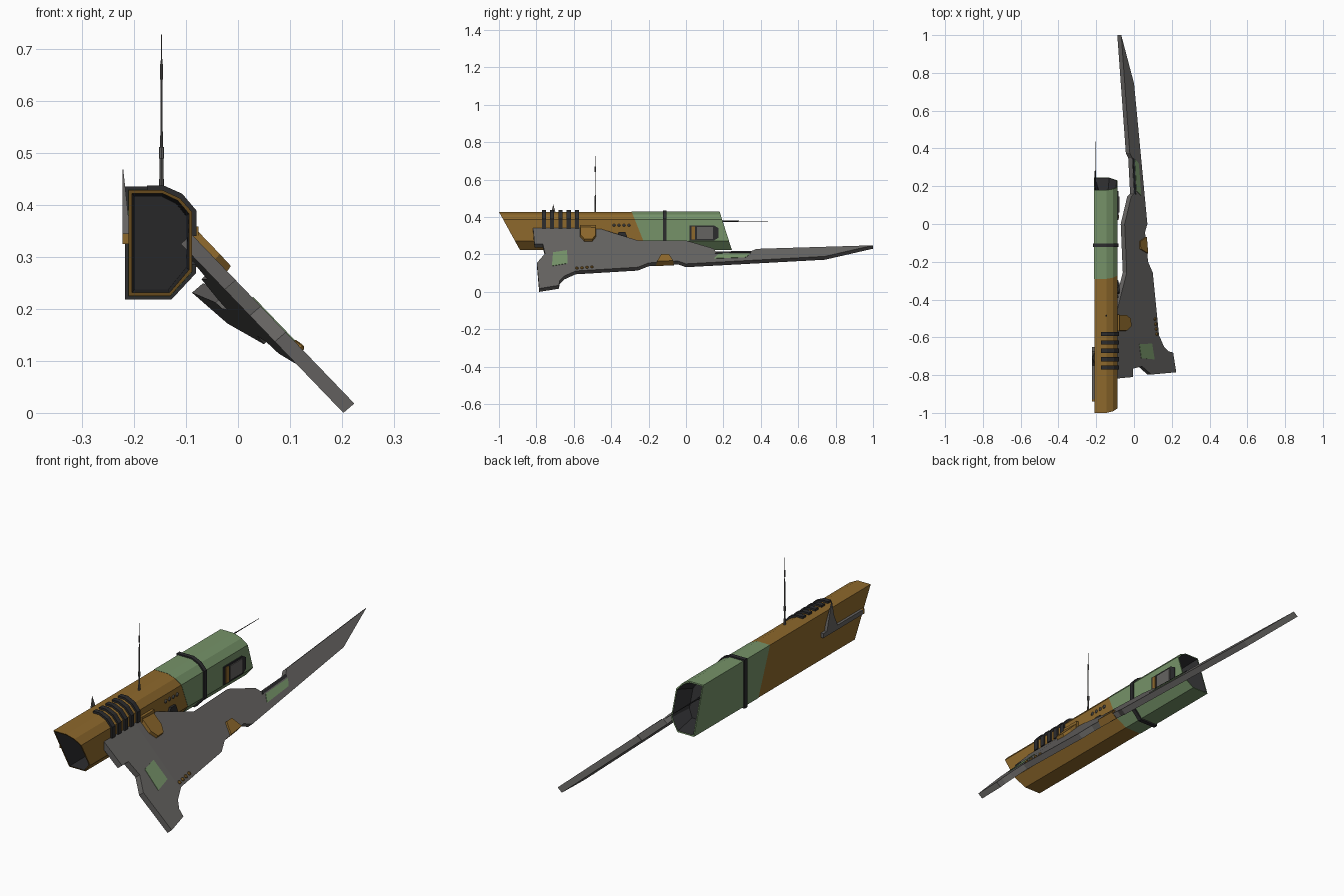
import bpy, bmesh, math
from mathutils import Vector

if "Cube" in bpy.data.objects:
    bpy.data.objects.remove(bpy.data.objects["Cube"])


def material(name, rgb):
    m = bpy.data.materials.new(name)
    m.diffuse_color = (*rgb, 1)
    m.use_nodes = True
    m.node_tree.nodes["Principled BSDF"].inputs["Base Color"].default_value = m.diffuse_color
    return m


GOLD = material("ochre", (0.27, 0.14, 0.025))
GREEN = material("sage", (0.18, 0.29, 0.14))
DARK = material("dark", (0.025, 0.025, 0.027))
GREY = material("grey", (0.13, 0.125, 0.12))


def finish(bm, name, *mats):
    bmesh.ops.recalc_face_normals(bm, faces=bm.faces[:])
    me = bpy.data.meshes.new(name)
    bm.to_mesh(me)
    bm.free()
    ob = bpy.data.objects.new(name, me)
    bpy.context.collection.objects.link(ob)
    for m in mats:
        me.materials.append(m)
    return ob


def loft(name, rings, *mats, inner_from=None, closed=False):
    """Skin matching rings; rings from inner_from on use the second material."""
    bm = bmesh.new()
    vs = [[bm.verts.new(p) for p in r] for r in rings]
    n = len(rings[0])
    pairs = list(zip(vs, vs[1:])) + ([(vs[-1], vs[0])] if closed else [])
    for k, (a, b) in enumerate(pairs):
        for i in range(n):
            f = bm.faces.new((a[i], a[(i + 1) % n], b[(i + 1) % n], b[i]))
            f.material_index = int(inner_from is not None and k >= inner_from)
    if not closed:
        bm.faces.new(vs[0])
        bm.faces.new(vs[-1]).material_index = int(inner_from is not None)
    return finish(bm, name, *mats)


def box(name, lo, hi, mat):
    ring = lambda z: [(lo[0], lo[1], z), (hi[0], lo[1], z), (hi[0], hi[1], z), (lo[0], hi[1], z)]
    return loft(name, [ring(lo[2]), ring(hi[2])], mat)


def side_plate(name, yz, x0, x1, mat):
    return loft(name, [[(x, y, z) for y, z in yz] for x in (x0, x1)], mat)


def rod(name, start, axis, steps, mat, sides=8):
    """Stepped round rod: steps are (distance, radius)."""
    a = Vector(axis).normalized()
    u = a.orthogonal().normalized()
    v = a.cross(u)
    ang = [2 * math.pi * i / sides for i in range(sides)]
    rings = [[Vector(start) + a * d + (u * math.cos(t) + v * math.sin(t)) * r for t in ang]
             for d, r in steps]
    return loft(name, rings, mat)


# Hull cross-section and its two tubes, each with a slanted, hollowed end
TOP = 0.428
SECTION = [(-.21, TOP), (-.145, TOP), (-.112, .413), (-.088, .386),
           (-.088, .272), (-.13, .225), (-.21, .225)]
CX, CZ = -.149, .326


def scaled(d):
    sx, sz = 1 + d / .061, 1 + d / .1
    return [(CX + (x - CX) * sx, CZ + (z - CZ) * sz) for x, z in SECTION]


def hull_ring(y_top, slope, grow=0.0):
    return [(x, y_top + slope * (TOP - z), z) for x, z in scaled(grow)]


loft("front_hull", [hull_ring(-.29, .4), hull_ring(-1, .55), hull_ring(-1, .55, -.006),
                    hull_ring(-.75, .2, -.012)], GOLD, DARK, inner_from=2)
loft("rear_hull", [hull_ring(-.29, .4, .001), hull_ring(.18, .32, .001), hull_ring(.18, .32, -.004),
                   hull_ring(.10, .32, -.03)], GREEN, DARK, inner_from=2)

# Strap around the rear hull
strap = [[(x, y, z) for x, z in scaled(d)]
         for y, d in ((-.122, -.002), (-.122, .007), (-.103, .007), (-.103, -.002))]
loft("hull_strap", strap, DARK, closed=True)

# Five clamp ribs over the top shoulder
OUTER = [(-.175, .437), (-.143, .437), (-.107, .421), (-.080, .389), (-.080, .34)]
INNER = [(-.092, .34), (-.092, .384), (-.114, .409), (-.147, .424), (-.175, .424)]
for i in range(5):
    y = -.76 + i * .0443
    loft(f"clamp_rib_{i + 1}", [[(x, yy, z) for x, z in OUTER + INNER]
                                for yy in (y - .011, y + .011)], DARK)

# Right side details: vent unit, dark intake, studs
side_plate("vent_frame", [(.02, .275), (.15, .275), (.175, .29), (.175, .34), (.15, .355), (.02, .355)],
           -.092, -.082, DARK)
side_plate("vent_cover", [(.06, .283), (.145, .283), (.145, .347), (.06, .347)], -.085, -.078, GREY)
box("vent_stripe", (-.085, .03, .28), (-.079, .048, .35), GOLD)
side_plate("side_intake", [(-.375, .285), (-.31, .285), (-.325, .32), (-.36, .32)], -.092, -.078, DARK)
for i in range(4):
    rod(f"hull_stud_{i + 1}", (-.092, -.385 + i * .0267, .356), (1, 0, 0),
        [(0, .008), (.007, .008), (.01, .004)], GREY)

# Left fin with its long rail
side_plate("fin_rail", [(-.93, .325), (-.65, .325), (-.65, .345), (-.93, .345)], -.222, -.207, GREY)
fin = [(-.75, .345), (-.675, .345), (-.69, .40), (-.71, .468), (-.725, .40)]
loft("side_fin", [[(-.222, y, z) for y, z in fin],
                  [(-.207 - (z - .345) * .11, y, z) for y, z in fin]], GREY)
box("rail_cap", (-.222, -.94, .325), (-.207, -.925, .345), GOLD)

# Antennas
rod("top_antenna", (-.147, -.485, .42), (0, 0, 1),
    [(0, .004), (.025, .0045), (.05, .0035), (.068, .0035), (.07, .005), (.09, .005), (.092, .0025),
     (.22, .002), (.222, .003), (.25, .003), (.252, .0015), (.307, .001)], GREY)
rod("rear_antenna", (-.205, .14, .378), (0, 1, 0),
    [(0, .005), (.07, .005), (.075, .003), (.14, .003), (.145, .002), (.298, .001)], DARK)


# Wing: one slanted plate, yawed inward behind y = -0.6
def wing_point(y, z, h=0.0):
    x = -.088 + (.342 - z) / 1.04 - .043 * max(0, y + .6)
    return Vector((x, y, z)) + Vector((.72, .03, .69)) * h


def wing_plate(name, yz, low, high, mat, shrink=1.0):
    cy = sum(p[0] for p in yz) / len(yz)
    cz = sum(p[1] for p in yz) / len(yz)
    top = [(cy + (y - cy) * shrink, cz + (z - cz) * shrink) for y, z in yz]
    return loft(name, [[wing_point(y, z, low) for y, z in yz],
                       [wing_point(y, z, high) for y, z in top]], mat)


OUTLINE = [(-.818, .343), (-.476, .343), (-.257, .275), (0, .275), (.144, .233), (.16, .216),
           (.35, .218), (.375, .23), (1, .249), (.743, .19), (0, .15), (-.043, .165),
           (-.2, .155), (-.257, .132), (-.59, .112), (-.65, .085), (-.675, .06), (-.68, .035),
           (-.785, .018), (-.797, .155), (-.754, .205), (-.765, .255), (-.81, .255)]
bm = bmesh.new()
bm.faces.new([bm.verts.new((0, y, z)) for y, z in OUTLINE])
bmesh.ops.bisect_plane(bm, geom=bm.verts[:] + bm.edges[:] + bm.faces[:],
                       plane_co=(0, -.6, 0), plane_no=(0, 1, 0))
for v in bm.verts:
    v.co = wing_point(v.co.y, v.co.z)
ext = bmesh.ops.extrude_face_region(bm, geom=bm.faces[:], use_keep_orig=True)
bmesh.ops.translate(bm, vec=(-.021, 0, -.018),
                    verts=[g for g in ext["geom"] if isinstance(g, bmesh.types.BMVert)])
finish(bm, "wing", GREY)

# Wing panels, edge block, mounting bracket and studs
wing_plate("front_panel", [(-.711, .211), (-.636, .222), (-.633, .152), (-.717, .138)], -.005, .002, GREEN)
wing_plate("rear_panel", [(.15, .178), (.32, .184), (.345, .205), (.175, .203)], -.005, .002, GREEN)
wing_plate("rear_panel_rail", [(.155, .206), (.345, .209), (.35, .217), (.165, .214)], -.005, .003, DARK)
wing_plate("edge_block", [(-.16, .156), (-.064, .160), (-.09, .2), (-.134, .2)], -.026, .008, GOLD, .9)
wing_plate("bracket_pad", [(-.545, .27), (-.5, .27), (-.48, .295), (-.48, .343), (-.567, .343), (-.567, .295)],
           -.005, .014, GOLD, .92)
box("bracket_arm", (-.095, -.567, .325), (-.076, -.48, .358), GOLD)
for i in range(4):
    rod(f"wing_stud_{i + 1}", wing_point(-.583 + i * .0267, .126 + i * .002, -.004), (.72, .03, .69),
        [(0, .008), (.008, .008), (.011, .004)], GOLD)
